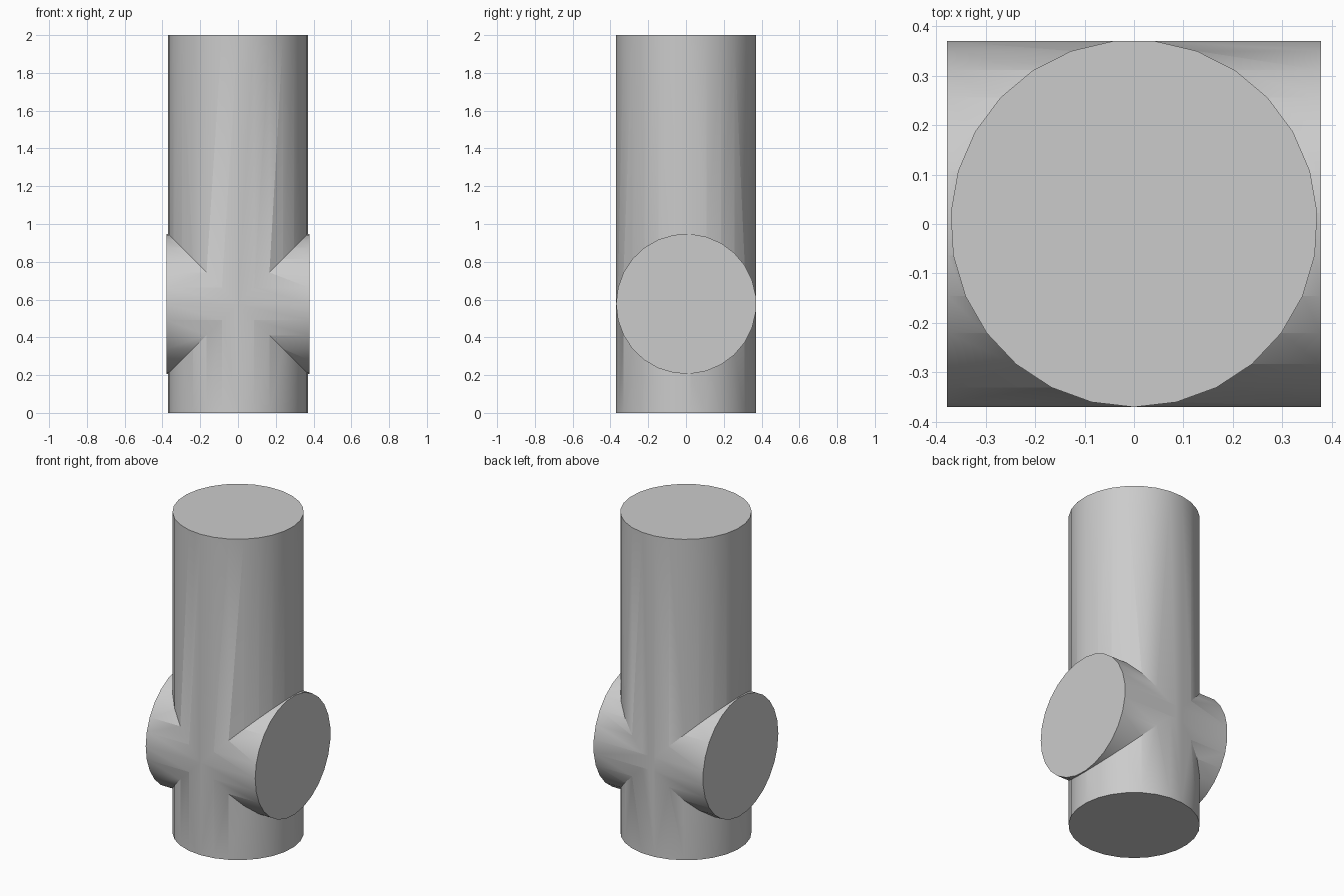
import bpy
import math

RADIUS = 0.371
SIDES = 27          # odd count: a ridge at the front, a flat at the back
HEIGHT = 2.0
CROSS_LENGTH = 0.755
CROSS_Z = 0.577
Y_SHIFT = 0.001     # recentres the odd-sided section

cube = bpy.data.objects.get("Cube")
if cube:
    bpy.data.objects.remove(cube, do_unlink=True)

grey = bpy.data.materials.new("light grey")
grey.use_nodes = True
colour = (0.6, 0.6, 0.6, 1)
grey.diffuse_color = colour
grey.node_tree.nodes["Principled BSDF"].inputs["Base Color"].default_value = colour


def pipe(name, length, z, tilt):
    """Capped cylinder with a ridge on -y, tilted about y."""
    bpy.ops.mesh.primitive_cylinder_add(
        vertices=SIDES, radius=RADIUS, depth=length,
        location=(0, Y_SHIFT, z), rotation=(0, tilt, math.pi))
    obj = bpy.context.object
    obj.name = name
    obj.data.materials.append(grey)
    bpy.ops.object.transform_apply(location=True, rotation=True, scale=True)
    return obj


# Horizontal branch, merged into the upright
branch = pipe("cross_branch", CROSS_LENGTH, CROSS_Z, math.pi / 2)
upright = pipe("cross_pipe", HEIGHT, HEIGHT / 2, 0)

union = upright.modifiers.new("join branch", 'BOOLEAN')
union.operation = 'UNION'
union.solver = 'EXACT'
union.object = branch
bpy.ops.object.modifier_apply(modifier=union.name)
bpy.data.objects.remove(branch, do_unlink=True)

# Smooth walls, crisp rims and seams
bpy.ops.object.shade_smooth_by_angle(angle=math.radians(30))
